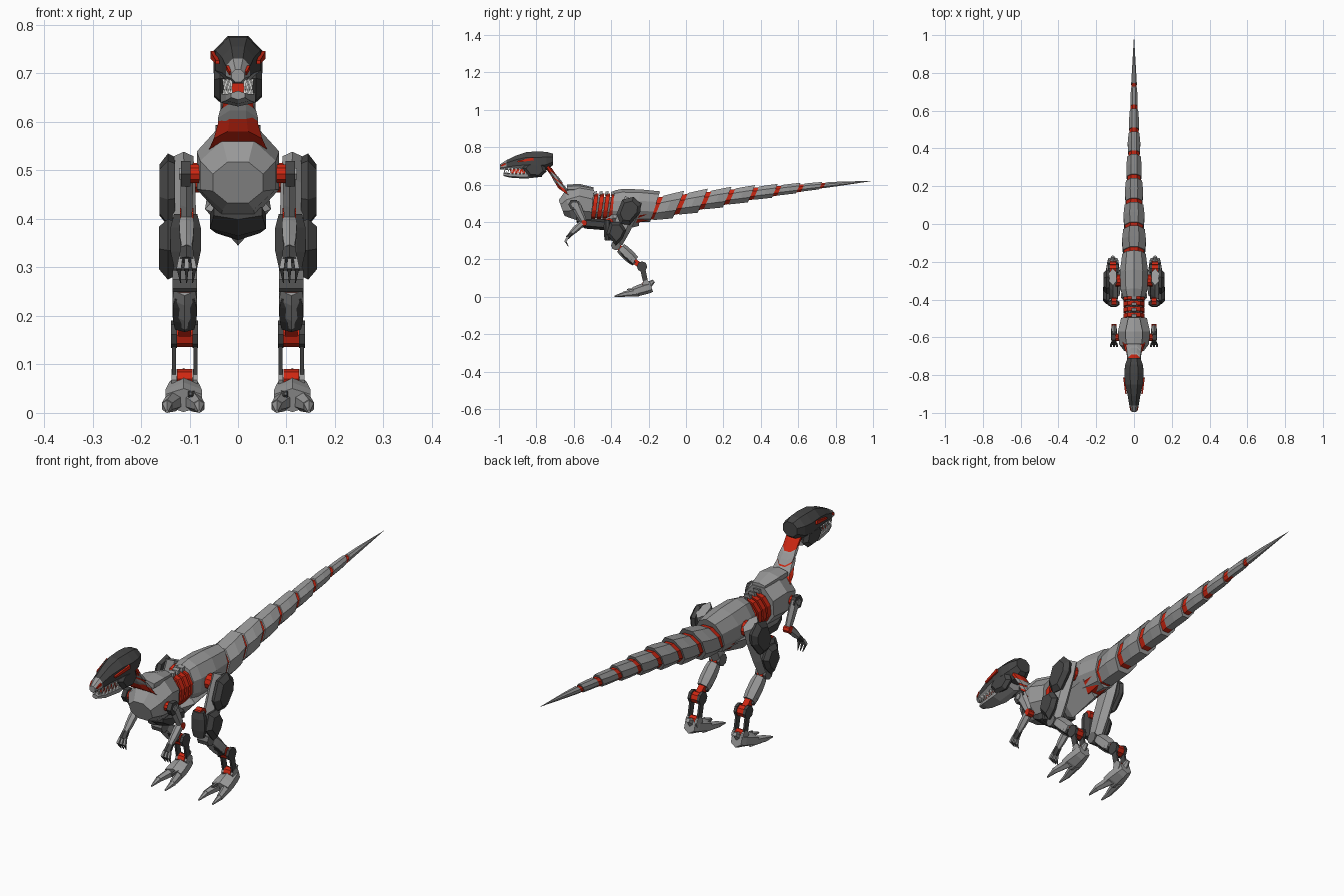
import bpy, bmesh, math
from mathutils import Vector

cube = bpy.data.objects.get("Cube")
if cube:
    bpy.data.objects.remove(cube, do_unlink=True)


def material(name, r, g, b):
    m = bpy.data.materials.new(name)
    m.use_nodes = True
    m.diffuse_color = (r, g, b, 1)
    m.node_tree.nodes["Principled BSDF"].inputs["Base Color"].default_value = (r, g, b, 1)
    return m


LIGHT = material("light grey armour", .32, .32, .32)
DARK = material("dark grey armour", .06, .06, .06)
MID = material("joint grey", .15, .15, .15)
RED = material("red core", .62, .02, .006)
TOOTH = material("pale teeth", .7, .7, .68)


def finish(name, bm, mats, rule=None):
    bmesh.ops.recalc_face_normals(bm, faces=bm.faces)
    if rule:
        for f in bm.faces:
            f.material_index = rule(f.calc_center_median())
    me = bpy.data.meshes.new(name)
    bm.to_mesh(me)
    bm.free()
    for m in mats:
        me.materials.append(m)
    ob = bpy.data.objects.new(name, me)
    bpy.context.collection.objects.link(ob)
    return ob


def loft(name, rings, mats, n=8, rule=None, phase=.5):
    """Skin n-sided rings (x, y, z, half width, half height, backward tilt in degrees)."""
    bm = bmesh.new()
    loops = []
    for x, y, z, rx, rz, tilt in rings:
        t = math.radians(tilt)
        k = 1 / math.cos(math.pi / n) if phase else 1
        loop = []
        for i in range(n):
            a = 2 * math.pi * (i + phase) / n
            h = rz * k * math.sin(a)
            loop.append(bm.verts.new((x + rx * k * math.cos(a), y + h * math.sin(t), z + h * math.cos(t))))
        loops.append(loop)
    for a, b in zip(loops, loops[1:]):
        for i in range(n):
            j = (i + 1) % n
            bm.faces.new((a[i], a[j], b[j], b[i]))
    bm.faces.new(loops[0])
    bm.faces.new(loops[-1])
    return finish(name, bm, mats, rule)


def limb(name, p, q, start, end, mat, n=4, bulge=1):
    """Tapered strut from p to q; start and end are (half width, half depth)."""
    tilt = math.degrees(math.atan2(-(q[2] - p[2]), q[1] - p[1]))
    rings = []
    for f in (0, .25, .7, 1):
        c = Vector(p).lerp(Vector(q), f)
        grow = bulge if 0 < f < 1 else 1
        w, d = [(a + (b - a) * f) * grow for a, b in zip(start, end)]
        rings.append((*c, w, d, tilt))
    return loft(name, rings, [mat], n)


def disc(name, x, y, z, r, half, mat, n=10):
    """Wheel-like joint with its axle along x."""
    bm = bmesh.new()
    sides = [[bm.verts.new((x + h, y + r * math.cos(2 * math.pi * i / n), z + r * math.sin(2 * math.pi * i / n)))
              for i in range(n)] for h in (-half, half)]
    for i in range(n):
        j = (i + 1) % n
        bm.faces.new((sides[0][i], sides[0][j], sides[1][j], sides[1][i]))
    bm.faces.new(sides[0])
    bm.faces.new(sides[1])
    return finish(name, bm, [mat])


def plate(name, outline, x0, x1, mat, shrink=.7):
    """Side outline (y, z) raised from x0 to a smaller face at x1."""
    bm = bmesh.new()
    n = len(outline)
    cy, cz = [sum(p[k] for p in outline) / n for k in (0, 1)]
    mid = x0 + (x1 - x0) * .45
    layers = [(x0, .9), (mid, 1), (x1, shrink)]
    loops = [[bm.verts.new((x, cy + (y - cy) * s, cz + (z - cz) * s)) for y, z in outline] for x, s in layers]
    for a, b in zip(loops, loops[1:]):
        for i in range(n):
            j = (i + 1) % n
            bm.faces.new((a[i], a[j], b[j], b[i]))
    bm.faces.new(loops[0])
    bm.faces.new(loops[-1])
    return finish(name, bm, [mat])


# Head: dark skull with a grey muzzle, lower jaw, throat
loft("skull", [(0, -.995, .695, .013, .013, 0), (0, -.96, .705, .025, .026, 0), (0, -.91, .717, .033, .038, 0),
               (0, -.85, .726, .046, .049, 0), (0, -.79, .724, .051, .053, 0), (0, -.745, .727, .047, .048, 0),
               (0, -.71, .735, .034, .03, 0)], [DARK, LIGHT], 8,
     lambda c: 1 if c.y < -.95 or (c.z < .7 and c.y < -.87) else 0)
loft("lower_jaw", [(0, -.975, .655, .014, .008, 0), (0, -.94, .65, .025, .011, 0),
                   (0, -.86, .648, .036, .014, 0), (0, -.77, .665, .035, .02, 0)], [LIGHT], 6)
loft("mouth_lining", [(0, -.94, .67, .016, .01, 0), (0, -.8, .68, .028, .02, 0)], [RED], 4)
for s, side in ((1, "left"), (-1, "right")):
    plate(side + "_cheek", [(-.875, .69), (-.85, .715), (-.76, .715), (-.745, .67), (-.78, .64), (-.84, .645)],
          s * .026, s * .05, DARK)
    limb(side + "_eye", (s * .042, -.9, .723), (s * .053, -.815, .738), (.004, .004), (.004, .008), RED)
    limb(side + "_nostril", (s * .014, -.988, .7), (s * .021, -.965, .712), (.004, .004), (.004, .005), RED)
    for i in range(6):
        y = -.968 + .02 * i
        x = s * (.014 + .0028 * i)
        limb(side + "_upper_tooth", (x, y, .688), (x, y - .003, .665), (.004, .005), (.001, .001), TOOTH)
        limb(side + "_lower_tooth", (x, y + .01, .656), (x, y + .01, .674), (.004, .005), (.001, .001), TOOTH)

# Neck: red core wrapped in grey collars
loft("neck_core", [(0, -.59, .52, .064, .062, -56), (0, -.645, .555, .05, .046, -56),
                   (0, -.69, .625, .031, .036, -56), (0, -.75, .71, .033, .038, -56)], [RED], 8)
for y, z, r in ((-.701, .645, .036), (-.671, .598, .041)):
    loft("neck_collar", [(0, y - .012, z + .018, r * .9, r, -56), (0, y, z, r, r * 1.12, -56),
                         (0, y + .012, z - .018, r, r * 1.15, -56)], [LIGHT], 8)

# Chest and waist
loft("chest", [(0, -.665, .475, .052, .045, -20), (0, -.63, .49, .078, .074, -15),
               (0, -.57, .5, .085, .094, 0), (0, -.5, .488, .068, .083, 5)], [LIGHT], 8)
loft("chest_back_plate", [(0, -.635, .582, .042, .016, 0), (0, -.57, .583, .046, .018, 0),
                          (0, -.495, .572, .03, .012, 0)], [LIGHT], 6)
loft("belly_plate", [(0, -.585, .415, .05, .014, 0), (0, -.54, .395, .058, .026, 0),
                     (0, -.43, .385, .045, .025, 0)], [DARK], 6)
loft("waist_core", [(0, -.53, .48, .046, .058, 8), (0, -.35, .475, .046, .058, 8)], [MID], 8)
for i in range(4):
    y = -.488 + .031 * i
    loft("red_rib", [(0, y - .011, .483, .056, .067, 8), (0, y + .011, .483, .056, .067, 8)], [RED], 10)
    loft("spine_block", [(0, y - .006, .55, .014, .012, 8), (0, y + .01, .554, .014, .012, 8)], [LIGHT], 4)

# Pelvis with its pointed keel
loft("pelvis", [(0, -.39, .485, .058, .08, 5), (0, -.35, .485, .07, .088, 5), (0, -.26, .487, .075, .085, 12),
                (0, -.165, .482, .062, .082, 18)], [LIGHT], 10)
loft("pelvis_keel", [(0, -.43, .405, .03, .04, 0), (0, -.39, .42, .068, .075, 0),
                     (0, -.25, .44, .065, .06, 0)], [LIGHT], 4, phase=0)

# Tail: red core with overlapping slanted sleeves


def tail_ring(y, w, h):
    return (0, y, .5 + .16 * y - .04 * y * y, .058 * (1 - y) * w, .077 * (1 - y) * h, 23)


loft("tail_core", [tail_ring(y, .8, .74) for y in (-.24, -.1, .3, .8)], [RED], 8)
ends = [-.175, -.04, .09, .22, .35, .475, .6, .72]
for a, b in zip(ends, ends[1:]):
    start = a + (b - a) * .2
    loft("tail_sleeve", [tail_ring(start, .88, .8), tail_ring((start + b) / 2, 1, .9),
                         tail_ring(b, .95, 1)], [LIGHT], 8)
loft("tail_tip", [tail_ring(.74, 1, .85), tail_ring(.82, 1, .95), tail_ring(.997, 1, 1)], [LIGHT], 8)

# Limbs, built once for each side
for s, side in ((1, "left_"), (-1, "right_")):
    def at(x, y, z):
        return (s * x, y, z)

    # Arm and clawed hand
    disc(side + "shoulder_core", s * .082, -.6, .493, .02, .018, RED)
    disc(side + "shoulder_cap", s * .108, -.6, .493, .03, .01, DARK, 6)
    disc(side + "shoulder_hub", s * .116, -.6, .493, .014, .006, LIGHT, 6)
    limb(side + "upper_arm", at(.106, -.595, .5), at(.106, -.548, .405), (.012, .022), (.011, .015), LIGHT, 6, 1.1)
    disc(side + "elbow", s * .106, -.545, .395, .016, .014, RED, 8)
    limb(side + "forearm", at(.106, -.548, .4), at(.106, -.615, .338), (.013, .013), (.01, .011), LIGHT, 6, 1.25)
    limb(side + "palm", at(.106, -.61, .342), at(.106, -.635, .315), (.013, .01), (.015, .009), DARK, 6)
    for k in (-1, 0, 1):
        x = .106 + .012 * k
        limb(side + "finger", at(x, -.632, .32), at(x + .004 * k, -.645, .295), (.004, .005), (.005, .006), LIGHT)
        limb(side + "finger_claw", at(x + .004 * k, -.645, .298), at(x, -.628, .268), (.004, .005), (.001, .001), DARK)

    # Thigh, hip and armour plates
    disc(side + "hip_core", s * .085, -.3, .485, .032, .022, RED)
    limb(side + "thigh", at(.112, -.28, .52), at(.11, -.375, .29), (.02, .042), (.022, .032), LIGHT, 6, 1.15)
    plate(side + "thigh_plate", [(-.34, .52), (-.28, .535), (-.24, .495), (-.245, .45), (-.3, .385), (-.35, .39),
                                 (-.372, .44)], s * .13, s * .162, DARK)
    plate(side + "knee_side_plate", [(-.405, .4), (-.35, .4), (-.32, .355), (-.34, .31), (-.375, .275),
                                     (-.425, .335)], s * .13, s * .163, DARK)
    limb(side + "knee_front_plate", at(.108, -.42, .41), at(.108, -.42, .3), (.024, .016), (.024, .014), DARK, 8, 1.3)
    disc(side + "thigh_joint", s * .106, -.41, .4, .022, .014, RED, 8)
    disc(side + "knee", s * .11, -.375, .275, .026, .025, MID, 8)

    # Shin, ankle and paired rods
    limb(side + "shin_core", at(.11, -.375, .28), at(.11, -.24, .16), (.013, .016), (.013, .014), RED)
    limb(side + "shin", at(.11, -.35, .262), at(.11, -.275, .192), (.022, .024), (.022, .024), LIGHT, 6, 1.15)
    limb(side + "shin_front", at(.11, -.345, .24), at(.11, -.275, .177), (.02, .012), (.02, .012), DARK, 6, 1.2)
    disc(side + "ankle", s * .11, -.235, .16, .024, .016, RED, 8)
    disc(side + "toe_joint", s * .11, -.215, .07, .02, .016, RED, 8)
    for x in (.088, .132):
        limb(side + "rod", at(x, -.237, .175), at(x, -.212, .06), (.004, .014), (.004, .013), DARK)
        disc(side + "ankle_cap", s * x, -.235, .162, .028, .006, DARK, 8)
        disc(side + "foot_cap", s * x, -.212, .068, .022, .005, LIGHT, 8)

    # Foot with splayed toes, a raised claw and a heel spur
    limb(side + "foot", at(.112, -.185, .055), at(.112, -.28, .026), (.024, .026), (.038, .022), LIGHT, 6, 1.1)
    limb(side + "heel_spur", at(.112, -.205, .06), at(.112, -.172, .085), (.014, .018), (.008, .008), LIGHT, 6)
    for x in (.08, .146):
        limb(side + "toe", at((x + .112) / 2, -.255, .026), at(x, -.335, .014), (.018, .02), (.011, .012), LIGHT, 6)
        limb(side + "toe_claw", at(x, -.33, .014), at(x, -.382, .003), (.011, .012), (.003, .003), LIGHT, 6)
    limb(side + "raised_claw", at(.095, -.26, .036), at(.098, -.315, .04), (.009, .012), (.003, .003), MID)
